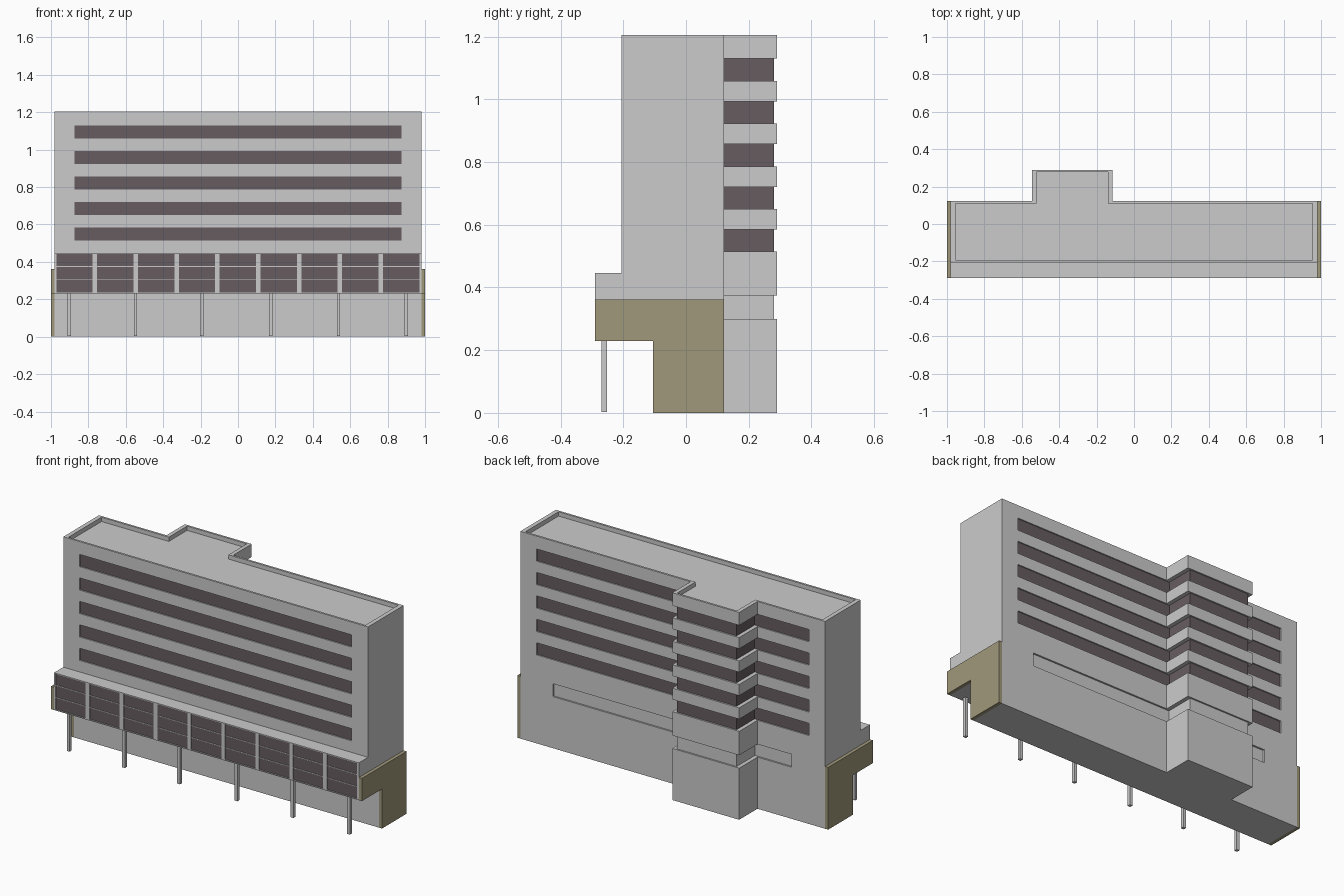
import bpy, bmesh

if "Cube" in bpy.data.objects:
    bpy.data.objects.remove(bpy.data.objects["Cube"])


def material(name, rgb):
    m = bpy.data.materials.new(name)
    m.diffuse_color = (*rgb, 1)
    m.use_nodes = True
    m.node_tree.nodes["Principled BSDF"].inputs["Base Color"].default_value = m.diffuse_color
    return m


GLASS = material("dark_glass", (0.134, 0.108, 0.116))
OLIVE = material("olive_cladding", (0.35, 0.315, 0.20))


def finish(name, bm, mat=None):
    bmesh.ops.recalc_face_normals(bm, faces=bm.faces)
    me = bpy.data.meshes.new(name)
    bm.to_mesh(me)
    bm.free()
    ob = bpy.data.objects.new(name, me)
    bpy.context.collection.objects.link(ob)
    if mat:
        me.materials.append(mat)
    return ob


def boxes(name, ranges, mat=None):
    """One object from boxes given as (x0, x1, y0, y1, z0, z1)."""
    bm = bmesh.new()
    for x0, x1, y0, y1, z0, z1 in ranges:
        for v in bmesh.ops.create_cube(bm, size=1)["verts"]:
            v.co = (x1 if v.co.x > 0 else x0,
                    y1 if v.co.y > 0 else y0,
                    z1 if v.co.z > 0 else z0)
    return finish(name, bm, mat)


def side_profile(name, points, x0, x1, mat=None):
    """Extrude a (y, z) outline along x."""
    bm = bmesh.new()
    face = bm.faces.new([bm.verts.new((x0, y, z)) for y, z in points])
    new = bmesh.ops.extrude_face_region(bm, geom=[face])["geom"]
    bmesh.ops.translate(bm, vec=(x1 - x0, 0, 0),
                        verts=[g for g in new if isinstance(g, bmesh.types.BMVert)])
    return finish(name, bm, mat)


def cut(ob, ranges):
    cutter = boxes("cutter", ranges)
    cutter.hide_render = True
    mod = ob.modifiers.new("slots", 'BOOLEAN')
    mod.operation, mod.solver, mod.object = 'DIFFERENCE', 'EXACT', cutter
    bpy.context.view_layer.objects.active = ob
    bpy.ops.object.modifier_apply(modifier=mod.name)
    bpy.data.objects.remove(cutter)


W = 0.98                       # half width of the building
FRONT, BACK = -0.205, 0.122    # tower faces
POD_F, POD_T = -0.29, 0.447    # podium front and top
ROOF, TOP = 1.18, 1.205
floors = [(0.514 + 0.1363 * i, 0.585 + 0.1363 * i) for i in range(5)]

# Tower with recessed window strips front and back
tower = boxes("tower", [(-W, W, FRONT, BACK, POD_T, ROOF)])
cut(tower, [(-0.875, 0.875, y - 0.01, y + 0.01, a, b)
            for a, b in floors for y in (FRONT, BACK)])
boxes("window_strips",
      [(-0.875, 0.875, y - 0.002, y + 0.002, a, b)
       for a, b in floors for y in (FRONT + 0.009, BACK - 0.009)], GLASS)

# Podium overhanging the ground floor, with window bays and a rear recess
podium = side_profile("podium", [(POD_F, 0.23), (-0.105, 0.23), (-0.105, 0), (BACK, 0),
                                 (BACK, POD_T), (POD_F, POD_T)], -W, W)
pitch = 0.2183
bays = [(-0.971 + pitch * i, -0.971 + pitch * i + 0.194) for i in range(9)]
cut(podium, [(a, b, POD_F - 0.01, POD_F + 0.008, 0.236, 0.442) for a, b in bays]
    + [(-0.765, 0.77, BACK - 0.01, BACK + 0.01, 0.30, 0.375)])
boxes("podium_glass", [(a, b, POD_F + 0.004, POD_F + 0.01, 0.236, 0.442)
                       for a, b in bays], GLASS)
boxes("podium_glazing_bars", [(a, b, POD_F + 0.001, POD_F + 0.006, z - 0.002, z + 0.002)
                              for a, b in bays for z in (0.305, 0.375)])

# Olive end panels
for side, x0, x1 in (("left", -1, -W), ("right", W, 1)):
    side_profile(side + "_end_panel",
                 [(POD_F, 0.23), (-0.105, 0.23), (-0.105, 0), (BACK, 0),
                  (BACK, 0.362), (POD_F, 0.362)], x0, x1, OLIVE)

# Rear stair block: solid bands around a recessed glazed core
BX0, BX1, BY = -0.545, -0.115, 0.29
levels = [0, 0.30, 0.375] + [z for f in floors for z in f] + [ROOF]
boxes("stair_bands", [(BX0, BX1, BACK - 0.015, BY, a, b)
                      for a, b in zip(levels[::2], levels[1::2])])
core = (BX0 + 0.023, BX1 - 0.023, BACK - 0.015, BY - 0.009)
boxes("stair_recess", [(*core, 0.30, 0.375)])
boxes("stair_glazing", [(*core, a, b) for a, b in floors], GLASS)

# Parapet ring following the roof outline
outer = [(-W, FRONT), (W, FRONT), (W, BACK), (BX1, BACK),
         (BX1, BY), (BX0, BY), (BX0, BACK), (-W, BACK)]
f, b, s, t = FRONT + 0.012, BACK - 0.012, W - 0.025, 0.023
inner = [(-s, f), (s, f), (s, b), (BX1 - t, b),
         (BX1 - t, BY - 0.012), (BX0 + t, BY - 0.012), (BX0 + t, b), (-s, b)]
bm = bmesh.new()
rings = [[bm.verts.new((x, y, z)) for x, y in o]
         for o, z in ((outer, ROOF), (outer, TOP), (inner, TOP), (inner, ROOF))]
for r0, r1 in zip(rings, rings[1:] + rings[:1]):
    for i in range(8):
        j = (i + 1) % 8
        bm.faces.new((r0[i], r0[j], r1[j], r1[i]))
finish("parapet", bm)

# Slim columns under the overhang
boxes("columns", [(x - 0.009, x + 0.009, -0.27, -0.252, 0.003, 0.231)
                  for x in (-0.903, -0.548, -0.193, 0.176, 0.537, 0.90)])
